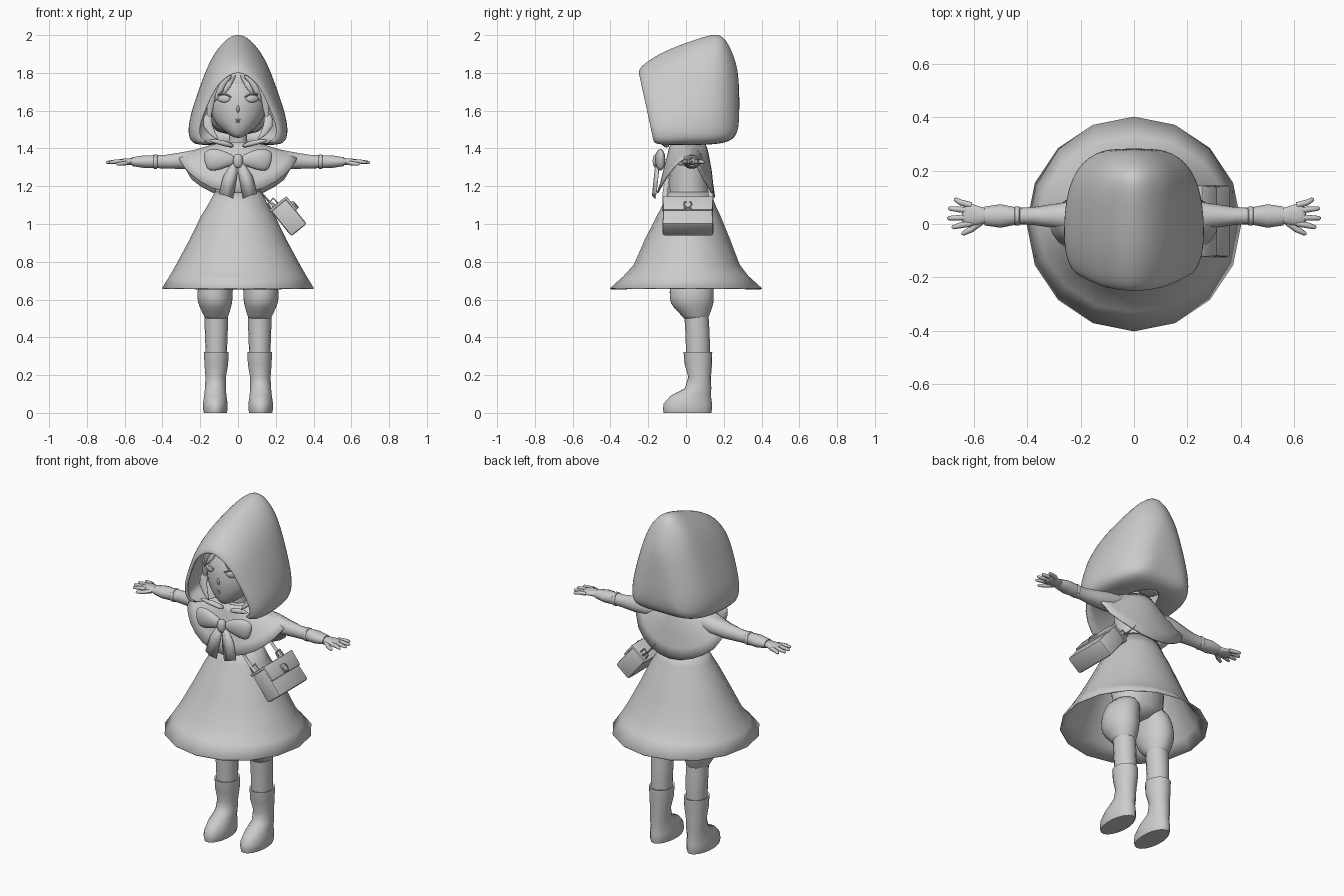
import bpy, bmesh, math
from mathutils import Vector, Matrix


def make(name, verts, faces, sub=0, solid=0, mirror=False, angle=50):
    me = bpy.data.meshes.new(name)
    me.from_pydata([tuple(v) for v in verts], [], faces)
    bm = bmesh.new()
    bm.from_mesh(me)
    bmesh.ops.remove_doubles(bm, verts=bm.verts, dist=1e-4)
    bmesh.ops.recalc_face_normals(bm, faces=bm.faces)
    bm.to_mesh(me)
    bm.free()
    ob = bpy.data.objects.new(name, me)
    bpy.context.collection.objects.link(ob)
    bpy.ops.object.select_all(action='DESELECT')
    ob.select_set(True)
    bpy.context.view_layer.objects.active = ob
    bpy.ops.object.shade_smooth_by_angle(angle=math.radians(180 if sub else angle))
    if mirror:
        ob.modifiers.new("mirror", 'MIRROR')
    if solid:
        m = ob.modifiers.new("thickness", 'SOLIDIFY')
        m.thickness = solid
    if sub:
        m = ob.modifiers.new("smooth", 'SUBSURF')
        m.levels = m.render_levels = sub
    return ob


def loft(name, rings, closed=True, caps=(True, True), **kw):
    n = len(rings[0])
    verts = [v for r in rings for v in r]
    faces = []
    for k in range(len(rings) - 1):
        for i in range(n if closed else n - 1):
            j = (i + 1) % n
            faces.append((k*n + i, k*n + j, (k+1)*n + j, (k+1)*n + i))
    if caps[0]:
        faces.append(tuple(range(n)))
    if caps[1]:
        faces.append(tuple(range(len(verts) - n, len(verts))))
    return make(name, verts, faces, **kw)


def stack(name, rows, n=16, **kw):
    """Horizontal ellipses; rows are (z, cx, cy, rx, ry)."""
    rings = [[(cx + rx*math.sin(2*math.pi*i/n), cy - ry*math.cos(2*math.pi*i/n), z)
              for i in range(n)] for z, cx, cy, rx, ry in rows]
    return loft(name, rings, **kw)


def tube(name, pts, radii, n=10, **kw):
    """Tube along a path; radii are (sideways, upright) per point."""
    pts = [Vector(p) for p in pts]
    rings = []
    for i, p in enumerate(pts):
        t = (pts[min(i+1, len(pts)-1)] - pts[max(i-1, 0)]).normalized()
        ref = Vector((0, 1, 0)) if abs(t.z) > .7 else Vector((0, 0, 1))
        a = t.cross(ref).normalized()
        b = a.cross(t)
        ra, rb = radii[i]
        rings.append([p + a*ra*math.cos(2*math.pi*k/n) + b*rb*math.sin(2*math.pi*k/n)
                      for k in range(n)])
    return loft(name, rings, **kw)


def box(name, size, centre, frame, taper=1.0, bevel=.012):
    bm = bmesh.new()
    bmesh.ops.create_cube(bm, size=1)
    for v in bm.verts:
        k = taper if v.co.z < 0 else 1
        v.co = Vector((v.co.x*size[0], v.co.y*size[1]*k, v.co.z*size[2])) + Vector(centre)
    bmesh.ops.bevel(bm, geom=bm.edges[:], offset=bevel, segments=2, affect='EDGES', profile=.5)
    bm.verts.index_update()
    vs = [frame @ v.co for v in bm.verts]
    fs = [tuple(v.index for v in f.verts) for f in bm.faces]
    bm.free()
    return make(name, vs, fs, angle=35)


# Hood: pointed arches lofted from the face opening to the back
arch = [(0, .9), (.1, 1), (.27, .97), (.53, .79), (.8, .57), (.94, .31), (1, .1)]
sections = [  # y bottom, y top, half width, z bottom, z top, inward reach of the underside
    (-.175, -.255, .205, 1.44, 1.80, .8), (-.165, -.235, .24, 1.42, 1.845, .7),
    (-.10, -.11, .265, 1.415, 1.92, .5), (.0, .02, .268, 1.415, 1.967, .4),
    (.12, .13, .255, 1.415, 2.005, .25), (.205, .20, .22, 1.425, 2.005, 0),
    (.26, .25, .165, 1.45, 1.90, 0), (.285, .282, .09, 1.52, 1.80, 0)]
rings = []
for yb, yt, w, zb, zt, inn in sections:
    half = [(w*inn, yb, zb + .005)] + [(w*f, yb + (yt-yb)*u, zb + (zt-zb)*u) for u, f in arch]
    rings.append([(-x, y, z) for x, y, z in half] + half[::-1])
loft("hood", rings, closed=False, caps=(False, True), sub=2, solid=.012)

# Head, neck and hair
stack("head", [(1.455, 0, -.115, .015, .02), (1.47, 0, -.1, .045, .06), (1.51, 0, -.06, .1, .115),
               (1.56, 0, -.04, .14, .145), (1.63, 0, -.02, .158, .168), (1.7, 0, -.01, .152, .165),
               (1.78, 0, .0, .115, .13), (1.83, 0, 0, .04, .05)], n=20, sub=1)
stack("neck", [(1.36, 0, .02, .06, .06), (1.44, 0, .01, .05, .05), (1.52, 0, 0, .05, .05)], n=14)
stack("hair_cap", [(1.46, 0, .07, .13, .1), (1.6, 0, .05, .172, .15), (1.73, 0, .0, .165, .165),
                   (1.8, 0, 0, .12, .14), (1.85, 0, 0, .04, .05)], n=20, sub=1)
locks = [((.01, -.15, 1.79), (.045, -.19, 1.745), (.085, -.178, 1.68), .026),
         ((.03, -.15, 1.79), (.09, -.165, 1.735), (.125, -.14, 1.64), .028),
         ((.10, -.12, 1.76), (.15, -.10, 1.66), (.155, -.09, 1.52), .03),
         ((.15, -.08, 1.60), (.175, -.10, 1.52), (.10, -.125, 1.44), .035)]
for i, (a, b, c, r) in enumerate(locks):
    tube("hair_lock_%d" % i, [a, b, c], [(r*.6, .015), (r, .014), (.003, .003)], n=8, sub=1, mirror=True)

# Face details
tube("eye", [(.04, -.172, 1.662), (.055, -.172, 1.662), (.075, -.166, 1.664), (.095, -.155, 1.664), (.112, -.14, 1.665)],
     [(.004, .004), (.01, .018), (.011, .023), (.01, .019), (.004, .004)], sub=1, mirror=True)
tube("eyelash", [(.035, -.181, 1.672), (.07, -.178, 1.69), (.1, -.16, 1.688), (.122, -.138, 1.672)],
     [(.003, .003), (.006, .005), (.006, .005), (.003, .002)], n=8, mirror=True)
tube("nose", [(0, -.183, 1.63), (0, -.192, 1.605), (0, -.178, 1.59)], [(.004, .004), (.01, .01), (.006, .004)], n=8, sub=1)
for z, w in ((1.554, .026), (1.543, .018)):
    tube("lip", [(-w, -.171, z), (0, -.182, z - .002), (w, -.171, z)], [(.002, .002), (.005, .004), (.002, .002)], n=8)

# Torso, flared skirt and pelvis
stack("bodice", [(1.12, 0, .02, .125, .115), (1.2, 0, .015, .118, .106), (1.3, 0, .015, .13, .107),
                 (1.38, 0, .015, .125, .09), (1.43, 0, .015, .06, .06)], n=16)
stack("skirt", [(1.17, 0, .018, .122, .112), (1.1, 0, .016, .16, .14), (1.04, 0, .014, .197, .17),
                (.92, 0, .008, .255, .225), (.785, 0, .004, .328, .28), (.725, 0, 0, .362, .33),
                (.66, 0, 0, .402, .402)], n=16, caps=(False, False), solid=.008)
stack("pelvis", [(.69, 0, .03, .06, .06), (.73, 0, .03, .15, .11), (.85, 0, .03, .16, .12),
                 (1.05, 0, .02, .12, .1)], n=16)

# Short cape draped over the shoulders, lower at front and back
rings = []
for rx, ry, z, drop, cy in ((.09, .09, 1.435, .0, .01), (.14, .105, 1.42, .03, .012),
                            (.22, .125, 1.395, .09, .01), (.275, .14, 1.375, .15, .005), (.315, .155, 1.355, .19, 0)):
    ring = []
    for i in range(28):
        a = 2*math.pi*i/28
        s, c = math.sin(a), math.cos(a)
        ring.append((rx*c, cy + ry*s, z - drop*abs(s)**1.5 - (.025*drop/.19 if s > .5 else 0)))
    rings.append(ring)
loft("cape", rings, caps=(False, False), solid=.008)

# Collar points at the throat
tube("collar", [(.02, -.10, 1.41), (.08, -.115, 1.43), (.16, -.13, 1.445)],
     [(.02, .012), (.02, .018), (.006, .008)], n=8, sub=1, mirror=True)

# Bow
tube("bow_loop", [(.012, -.14, 1.335), (.05, -.14, 1.34), (.11, -.138, 1.342), (.16, -.132, 1.338), (.178, -.128, 1.333)],
     [(.014, .02), (.025, .038), (.03, .062), (.024, .06), (.01, .035)], n=12, sub=1, mirror=True)
tube("bow_knot", [(0, -.15, 1.372), (0, -.155, 1.355), (0, -.155, 1.315), (0, -.15, 1.295)],
     [(.015, .014), (.028, .024), (.028, .024), (.015, .014)], n=10, sub=1)
prof = [(1.32, .0, .03, -.142), (1.25, .008, .075, -.15), (1.15, .028, .098, -.16)]
loft("bow_tail", [[(a, y, z - .015*(k == 2)), ((a+b)/2, y - .012, z), (b, y + .004, z + .008*(k == 2))]
                  for k, (z, a, b, y) in enumerate(prof)],
     closed=False, caps=(False, False), solid=.008, mirror=True)

# Arms with cuffs and hands
tube("arm", [(.12, .025, 1.36), (.22, .03, 1.345), (.30, .03, 1.335), (.38, .03, 1.33), (.44, .03, 1.33),
             (.50, .03, 1.33), (.56, .03, 1.33)],
     [(.055, .05), (.058, .05), (.045, .045), (.033, .037), (.032, .035), (.044, .034), (.035, .024)], n=14, mirror=True)
tube("cuff", [(.425, .03, 1.33), (.43, .03, 1.33), (.445, .03, 1.33), (.45, .03, 1.33)],
     [(.03, .032), (.036, .039), (.036, .039), (.03, .032)], n=14, mirror=True)
tube("palm", [(.54, .03, 1.33), (.58, .03, 1.33), (.62, .036, 1.33), (.645, .04, 1.328)],
     [(.028, .022), (.036, .018), (.046, .016), (.034, .012)], n=12, sub=1, mirror=True)
for i, (y0, y1, x1) in enumerate(((.002, -.012, .683), (.025, .022, .70), (.05, .058, .697), (.07, .092, .675))):
    tube("finger_%d" % i, [(.61, y0, 1.33), (.65, (y0+y1)/2, 1.33), (x1 - .006, y1, 1.326), (x1, y1, 1.326)],
         [(.012, .012), (.011, .011), (.008, .008), (.003, .003)], n=8, mirror=True)
tube("thumb", [(.575, .008, 1.325), (.61, -.02, 1.32), (.64, -.036, 1.318), (.646, -.038, 1.318)],
     [(.014, .012), (.012, .011), (.008, .008), (.003, .003)], n=8, mirror=True)

# Bloomers, legs and boots
stack("bloomer", [(.78, .085, .03, .08, .1), (.68, .122, .03, .095, .118), (.60, .122, .03, .097, .122),
                  (.56, .12, .035, .086, .108), (.51, .115, .052, .064, .07), (.49, .115, .055, .06, .062)],
      n=16, mirror=True, sub=1)
stack("leg", [(.52, .115, .055, .062, .064), (.44, .115, .06, .061, .064), (.36, .115, .063, .058, .064),
              (.28, .115, .063, .055, .062)], n=16, mirror=True)
stack("boot", [(.318, .115, .063, .056, .065), (.322, .115, .063, .066, .076), (.26, .115, .065, .064, .073),
               (.19, .118, .072, .055, .06), (.13, .12, .064, .056, .07), (.09, .12, .025, .06, .107),
               (.05, .12, .01, .066, .128), (.02, .12, .008, .066, .13), (.0, .12, .008, .062, .126)],
      n=18, mirror=True, angle=60)

# Shoulder bag leaning on the skirt
frame = Matrix.Translation((.268, .01, 1.036)) @ Matrix.Rotation(math.radians(-39), 4, 'Y')
box("bag_body", (.105, .255, .175), (0, 0, 0), frame, taper=1.06)
box("bag_flap", (.014, .268, .09), (.054, 0, .048), frame, taper=.97, bevel=.005)
box("bag_lid", (.118, .268, .014), (.001, 0, .087), frame, bevel=.005)
box("bag_tab", (.012, .04, .05), (.063, 0, .03), frame, bevel=.004)
ring = [frame @ Vector((.071, .02*math.cos(a), .03 + .02*math.sin(a))) for a in [math.radians(120 + 30*k) for k in range(11)]]
tube("bag_clasp", ring, [(.004, .004)]*11, n=6)
for s in (-1, 1):
    tube("bag_strap", [(.07, .01 + s*.11, 1.24), (.12, .01 + s*.12, 1.17), (.155, .01 + s*.122, 1.13),
                       (.21, .01 + s*.118, 1.08)], [(.005, .013)]*4, n=8)
    tube("strap_ring", [frame @ Vector(p) for p in ((-.045, s*.12, .07), (-.04, s*.12, .125), (0, s*.115, .13), (.005, s*.115, .08))],
         [(.005, .005)]*4, n=6)
